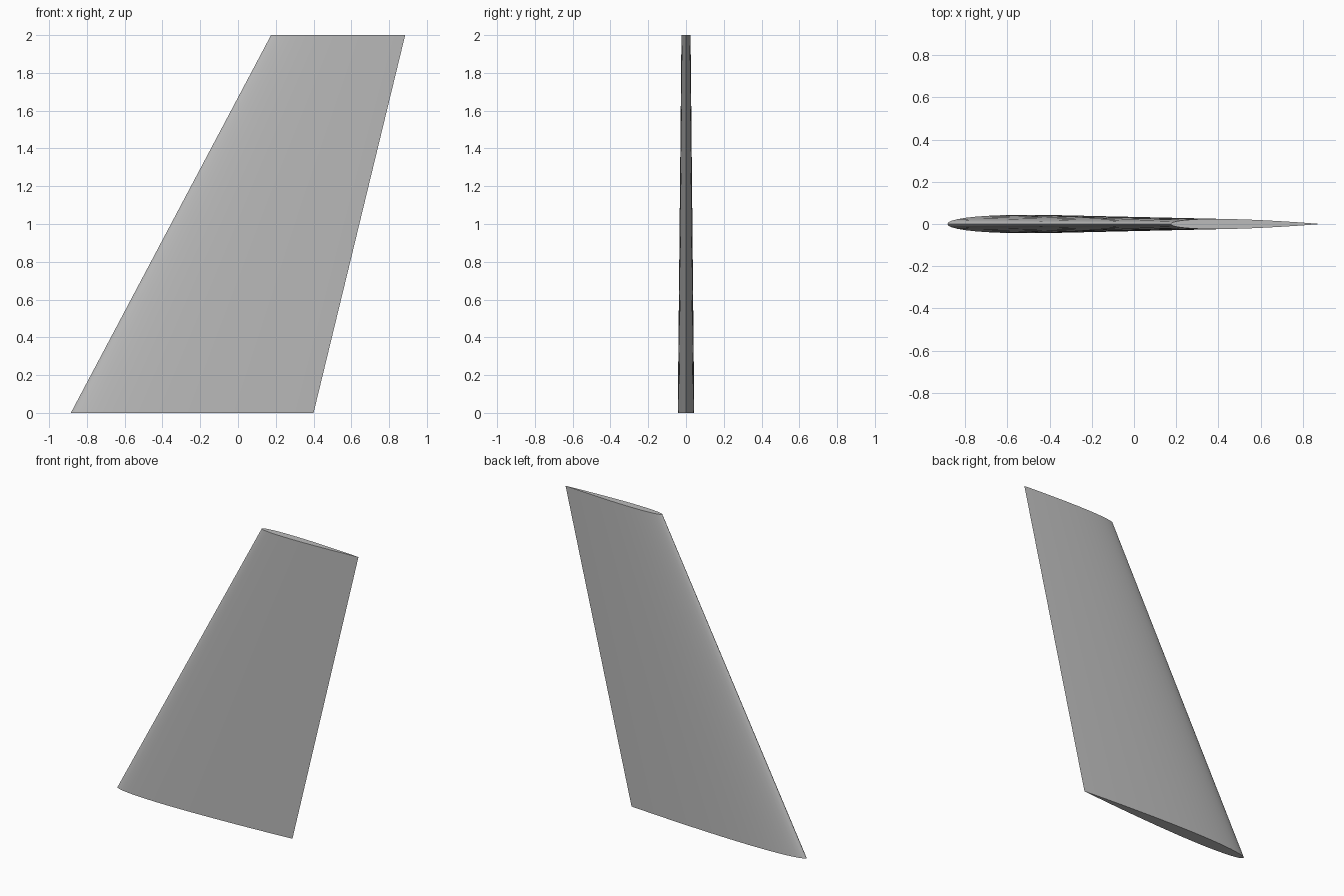
import bpy
import bmesh
import math

cube = bpy.data.objects.get("Cube")
if cube:
    bpy.data.objects.remove(cube, do_unlink=True)

SEGMENTS = 24      # chordwise steps per side
THICKNESS = 0.068  # thickness as a share of the chord


def half_thickness(t):
    """Symmetric aerofoil with a closed trailing edge."""
    return 5 * THICKNESS * (0.2969 * math.sqrt(t) - 0.126 * t - 0.3516 * t**2
                            + 0.2843 * t**3 - 0.1036 * t**4)


def section(bm, lead, trail, z):
    """Closed loop of vertices: front side to the trailing edge, then back."""
    chord = trail - lead
    ts = [(1 - math.cos(math.pi * i / SEGMENTS)) / 2 for i in range(SEGMENTS + 1)]
    front = [(t, -1) for t in ts]
    back = [(t, 1) for t in reversed(ts[1:-1])]
    return [bm.verts.new((lead + t * chord, side * chord * half_thickness(t), z))
            for t, side in front + back]


# Flat grey finish
grey = bpy.data.materials.new("grey")
grey.use_nodes = True
colour = (0.5, 0.5, 0.5, 1)
grey.diffuse_color = colour
grey.node_tree.nodes["Principled BSDF"].inputs["Base Color"].default_value = colour

# Swept, tapered fin lofted from root to tip
bm = bmesh.new()
root = section(bm, -0.885, 0.40, 0)
tip = section(bm, 0.175, 0.885, 2)
count = len(root)
for i in range(count):
    j = (i + 1) % count
    bm.faces.new((root[i], root[j], tip[j], tip[i]))
bm.faces.new(tip)
bm.faces.new(root[::-1])
bmesh.ops.recalc_face_normals(bm, faces=bm.faces)

mesh = bpy.data.meshes.new("fin")
bm.to_mesh(mesh)
bm.free()
mesh.materials.append(grey)
fin = bpy.data.objects.new("fin", mesh)
bpy.context.collection.objects.link(fin)

# Smooth skin with crisp end caps and trailing edge
bpy.context.view_layer.objects.active = fin
fin.select_set(True)
bpy.ops.object.shade_smooth_by_angle(angle=math.radians(40))
